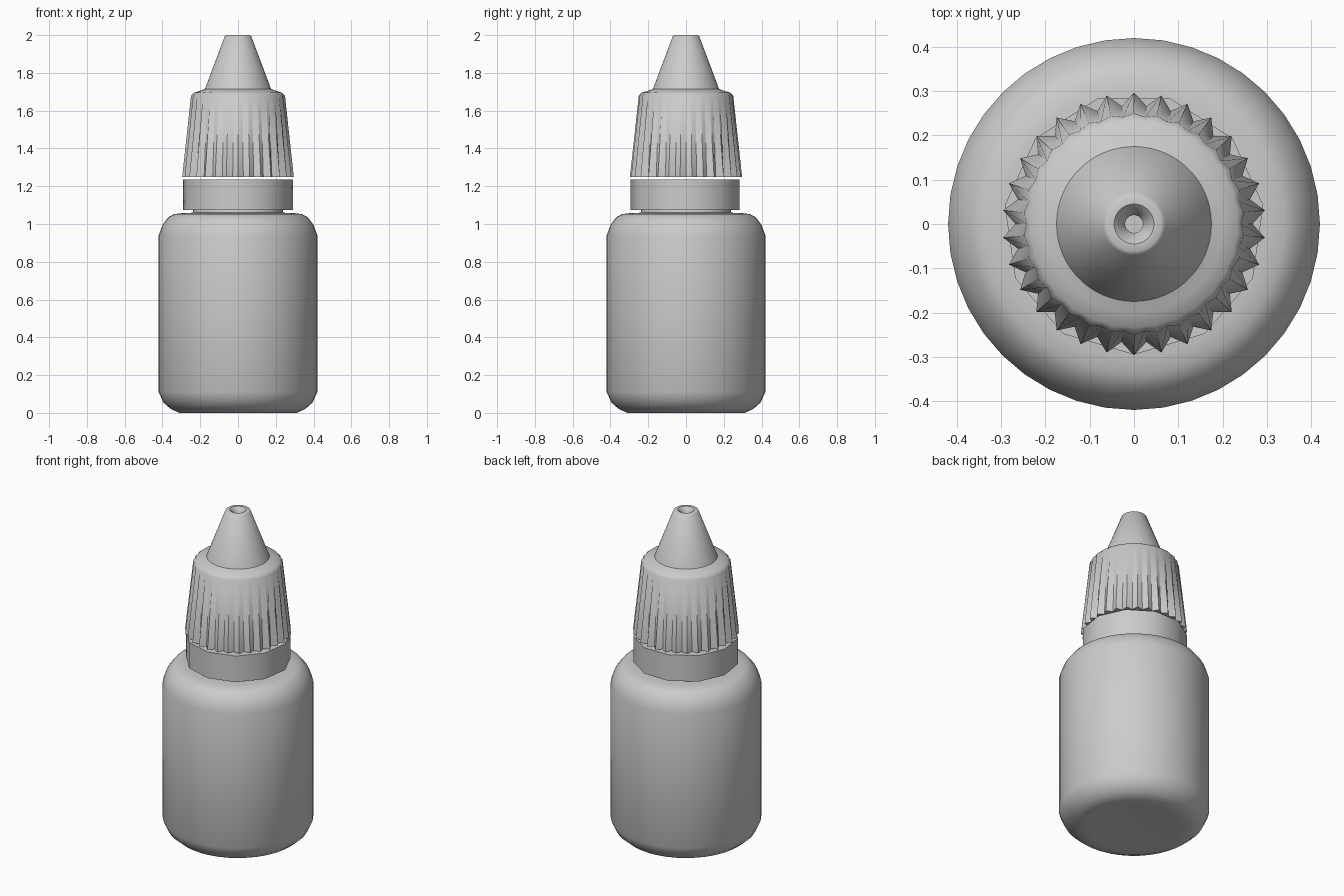
import bpy, bmesh, math

if "Cube" in bpy.data.objects:
    bpy.data.objects.remove(bpy.data.objects["Cube"])


def lathe(name, rings, sides, start=0.0, angle=35):
    """Revolve rings of (outer radius, z, valley radius); a zero radius closes the end."""
    bm = bmesh.new()
    loops = []
    for outer, z, valley in rings:
        if outer == 0:
            loops.append([bm.verts.new((0, 0, z))])
            continue
        loop = []
        for i in range(sides):
            a = start + 2 * math.pi * i / sides
            r = valley if i % 2 else outer
            loop.append(bm.verts.new((r * math.cos(a), r * math.sin(a), z)))
        loops.append(loop)
    for lo, hi in zip(loops, loops[1:]):
        for i in range(sides):
            j = (i + 1) % sides
            if len(lo) == 1:
                bm.faces.new((lo[0], hi[j], hi[i]))
            elif len(hi) == 1:
                bm.faces.new((lo[i], lo[j], hi[0]))
            else:
                bm.faces.new((lo[i], lo[j], hi[j], hi[i]))
    bmesh.ops.recalc_face_normals(bm, faces=bm.faces)
    mesh = bpy.data.meshes.new(name)
    bm.to_mesh(mesh)
    bm.free()
    obj = bpy.data.objects.new(name, mesh)
    bpy.context.collection.objects.link(obj)
    bpy.ops.object.select_all(action='DESELECT')
    obj.select_set(True)
    bpy.context.view_layer.objects.active = obj
    bpy.ops.object.shade_smooth_by_angle(angle=math.radians(angle))
    return obj


def plain(points):
    return [(r, z, r) for r, z in points]


# Bottle body with rounded edges and a short neck
lathe("bottle_body", plain([
    (0, 0.005), (0.26, 0.005), (0.31, 0), (0.355, 0.02), (0.395, 0.055),
    (0.42, 0.11), (0.42, 0.94), (0.40, 0.995), (0.37, 1.035), (0.34, 1.052),
    (0.30, 1.057), (0.24, 1.06), (0.235, 1.09), (0, 1.09)]), 40, angle=50)

# Low-poly tamper ring, one corner facing front
lathe("tamper_ring", plain([
    (0, 1.075), (0.295, 1.075), (0.295, 1.235), (0, 1.235)]),
    11, start=-math.pi / 2, angle=40)

# Fluted cap: thirty ribs that fade towards the shoulder, then cone and dimple
lathe("fluted_cap", [
    (0, 1.25, 0), (0.297, 1.25, 0.268), (0.25, 1.68, 0.243),
    (0.235, 1.695, 0.232), (0.20, 1.706, 0.20), (0.175, 1.715, 0.175),
    (0.07, 1.995, 0.07), (0.062, 2.0, 0.062), (0.045, 2.0, 0.045),
    (0.02, 1.975, 0.02), (0.02, 1.95, 0.02), (0, 1.95, 0)],
    60, start=math.pi / 2, angle=45)
